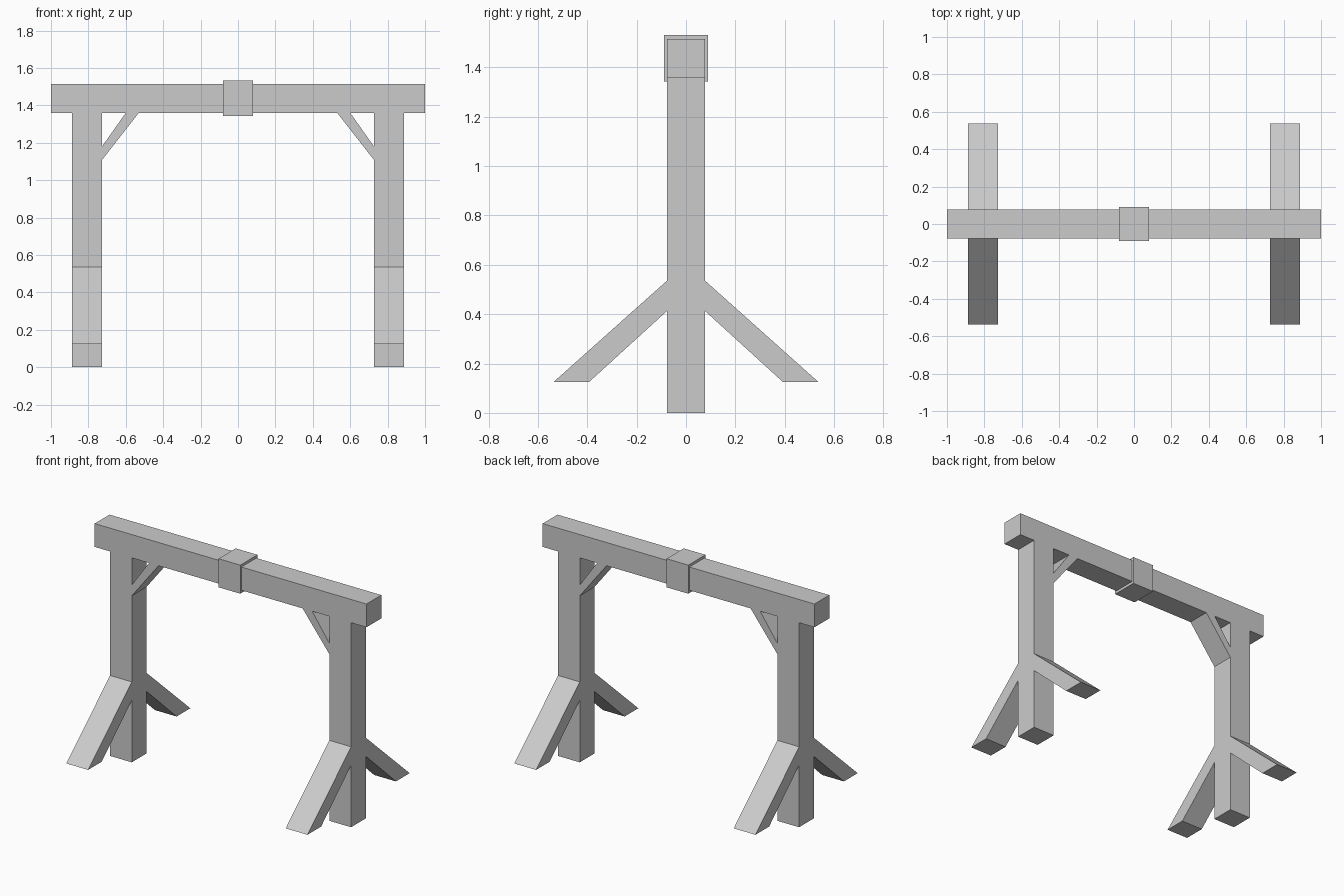
import bpy

if "Cube" in bpy.data.objects:
    bpy.data.objects.remove(bpy.data.objects["Cube"])


def prism(name, profile, axis, lo, hi):
    """Extrude a 2D profile along x (profile is y,z) or y (profile is x,z)."""
    def point(p, d):
        return (d, p[0], p[1]) if axis == 'x' else (p[0], d, p[1])
    n = len(profile)
    verts = [point(p, d) for d in (lo, hi) for p in profile]
    faces = [tuple(range(n)), tuple(range(2 * n - 1, n - 1, -1))]
    faces += [(i, i + n, (i + 1) % n + n, (i + 1) % n) for i in range(n)]
    mesh = bpy.data.meshes.new(name)
    mesh.from_pydata(verts, [], faces)
    # consistent outward normals
    import bmesh
    bm = bmesh.new()
    bm.from_mesh(mesh)
    bmesh.ops.recalc_face_normals(bm, faces=bm.faces)
    bm.to_mesh(mesh)
    bm.free()
    obj = bpy.data.objects.new(name, mesh)
    bpy.context.collection.objects.link(obj)
    return obj


def box(name, x0, x1, y, z0, z1):
    return prism(name, [(x0, z0), (x1, z0), (x1, z1), (x0, z1)], 'y', -y, y)


# Top beam and the collar around its middle
box("top_beam", -1.0, 1.0, 0.078, 1.36, 1.515)
box("beam_collar", -0.08, 0.08, 0.09, 1.342, 1.532)

for side, s in (("left", -1), ("right", 1)):
    # Upright post
    x0, x1 = sorted((s * 0.727, s * 0.887))
    box(side + "_post", x0, x1, 0.078, 0.005 * 0, 1.36)

    # Diagonal knee brace between post and beam
    brace = [(0.727, 1.108), (0.727, 1.18), (0.60, 1.36), (0.53, 1.36)]
    prism(side + "_knee_brace", [(s * x, z) for x, z in brace], 'y', -0.078, 0.078)

    # Splayed feet at front and back
    foot = [(0.078, 0.535), (0.537, 0.125), (0.393, 0.125), (0.078, 0.412)]
    for end, t in (("front", -1), ("back", 1)):
        prism(f"{side}_{end}_foot", [(t * y, z) for y, z in foot], 'x', x0, x1)
